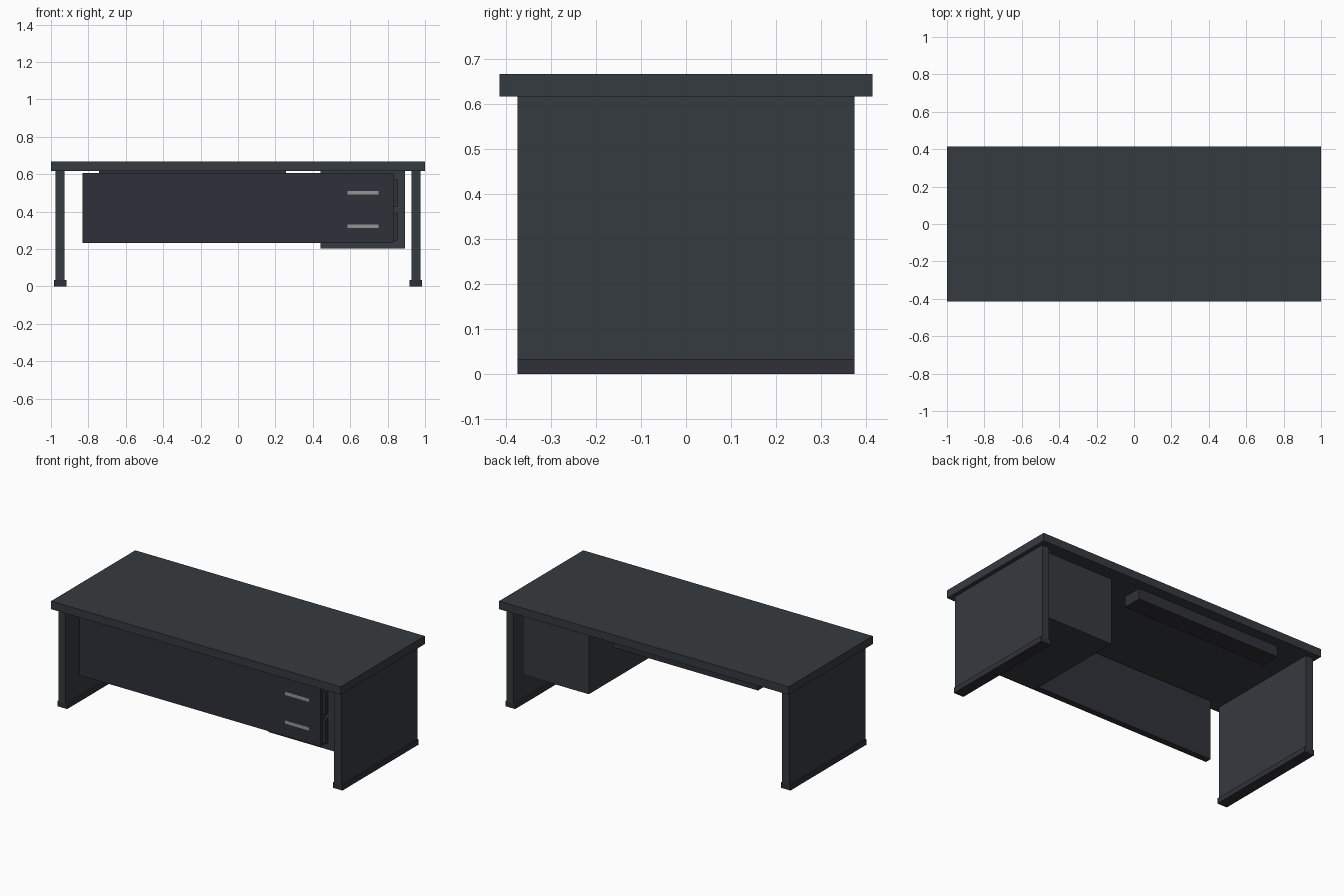
import bpy

if "Cube" in bpy.data.objects:
    bpy.data.objects.remove(bpy.data.objects["Cube"])


def material(name, color):
    mat = bpy.data.materials.new(name)
    mat.diffuse_color = (*color, 1)
    mat.use_nodes = True
    mat.node_tree.nodes["Principled BSDF"].inputs["Base Color"].default_value = mat.diffuse_color
    return mat


slate = material("slate", (0.036, 0.043, 0.05))
charcoal = material("charcoal", (0.029, 0.031, 0.041))
metal = material("metal", (0.3, 0.3, 0.3))


def box(name, x, y, z, mat):
    """Box from (min, max) ranges on each axis."""
    center = [(a + b) / 2 for a, b in (x, y, z)]
    bpy.ops.mesh.primitive_cube_add(size=1, location=center)
    obj = bpy.context.object
    obj.name = name
    obj.scale = [b - a for a, b in (x, y, z)]
    bpy.ops.object.transform_apply(location=False, rotation=False, scale=True)
    obj.data.materials.append(mat)
    return obj


# Table top
box("table_top", (-1, 1), (-0.415, 0.415), (0.617, 0.667), slate)

# Slab legs with wider foot rails
for side, s in (("left", -1), ("right", 1)):
    leg_x = sorted((s * 0.927, s * 0.976))
    foot_x = sorted((s * 0.917, s * 0.984))
    box(side + "_leg", leg_x, (-0.375, 0.375), (0.033, 0.617), slate)
    box(side + "_foot", foot_x, (-0.375, 0.375), (0, 0.033), charcoal)

# Front modesty panel
box("front_panel", (-0.832, 0.832), (-0.373, -0.334), (0.233, 0.606), charcoal)

# Drawer cabinet
box("drawer_cabinet", (0.44, 0.894), (-0.33, 0.33), (0.203, 0.617), slate)

# Drawer fronts and their handles, just showing through the panel
for name, z in (("upper", (0.428, 0.572)), ("lower", (0.246, 0.396))):
    mid = sum(z) / 2
    box(name + "_drawer_front", (0.482, 0.853), (-0.355, -0.33), z, charcoal)
    box(name + "_drawer_handle", (0.585, 0.752), (-0.3735, -0.355),
        (mid - 0.01, mid + 0.01), metal)

# Shallow pencil tray under the rear edge
box("pencil_tray", (-0.742, 0.257), (0.23, 0.35), (0.55, 0.617), charcoal)
